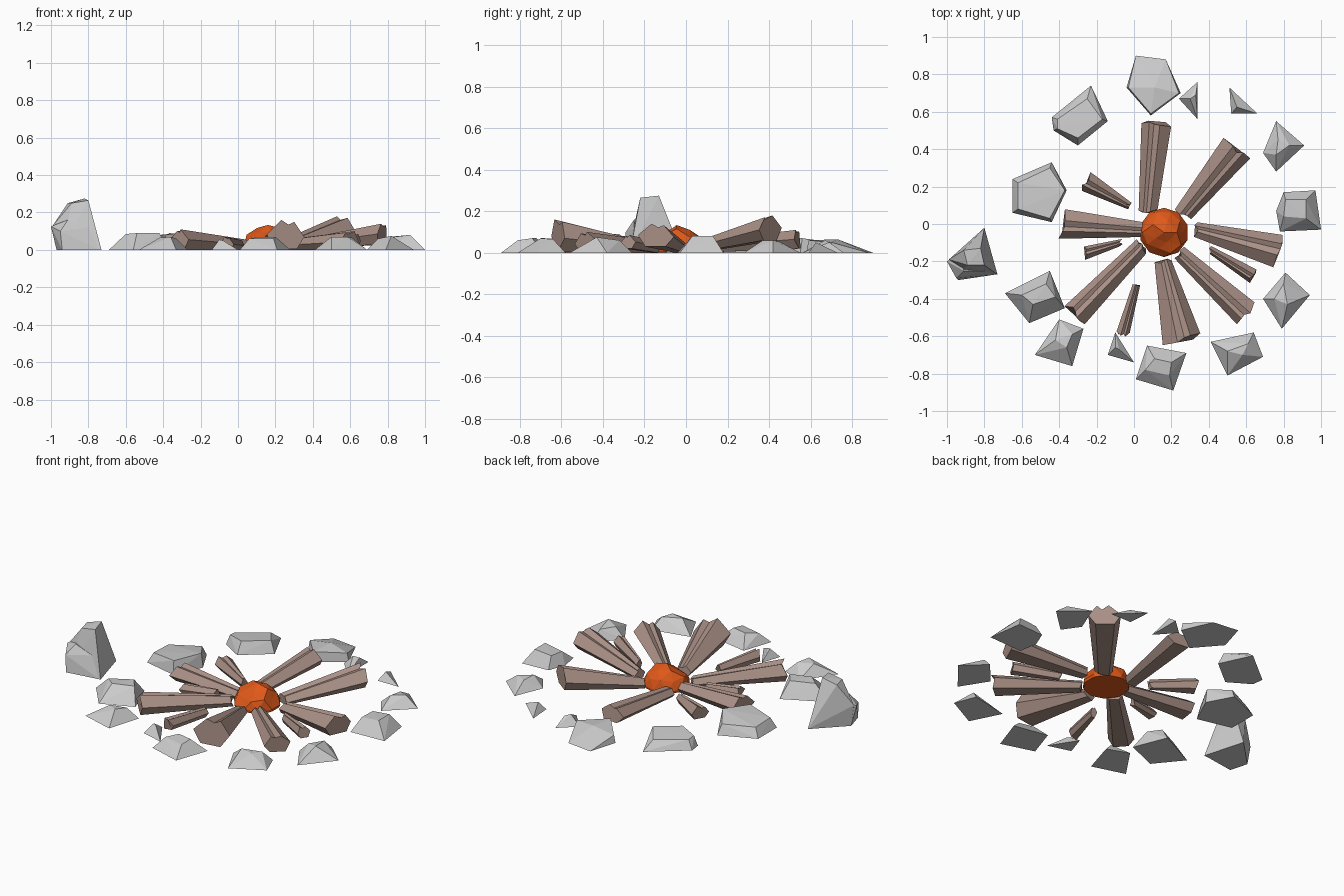
import bpy, bmesh, random
from mathutils import Vector

if "Cube" in bpy.data.objects:
    bpy.data.objects.remove(bpy.data.objects["Cube"])

random.seed(4)


def material(name, rgb):
    m = bpy.data.materials.new(name)
    m.diffuse_color = (*rgb, 1)
    m.use_nodes = True
    m.node_tree.nodes["Principled BSDF"].inputs["Base Color"].default_value = m.diffuse_color
    return m


WOOD = material("wood", (0.40, 0.28, 0.24))
EMBER = material("ember", (0.75, 0.10, 0.01))


def finish(bm, name, mat=None):
    bmesh.ops.recalc_face_normals(bm, faces=bm.faces)
    me = bpy.data.meshes.new(name)
    bm.to_mesh(me)
    bm.free()
    if mat:
        me.materials.append(mat)
    ob = bpy.data.objects.new(name, me)
    bpy.context.collection.objects.link(ob)
    return ob


def stone(name, base, top):
    """Chiselled stone: ground outline plus a few raised points, wrapped in a hull."""
    bm = bmesh.new()
    for x, y in base:
        bm.verts.new((x, y, 0))
    for p in top:
        bm.verts.new(p)
    res = bmesh.ops.convex_hull(bm, input=bm.verts)
    loose = [v for v in bm.verts if not v.link_faces]
    bmesh.ops.delete(bm, geom=loose, context='VERTS')
    bmesh.ops.dissolve_limit(bm, angle_limit=0.01, verts=bm.verts, edges=bm.edges)
    return finish(bm, name)


# split-wood cross-section: across (-0.5..0.5), up (0..1), with a groove on top
SECTION = [(-.3, 0), (.28, 0), (.5, .42), (.24, .93), (.08, .84), (-.12, 1), (-.5, .5)]


def log(name, inner, outer, w0, w1, low, high, flip=1):
    """Tapered log running from the fire outwards, its outer end lifted."""
    a, b = Vector((*inner, 0)), Vector((*outer, 0))
    d = (b - a).normalized()
    side = Vector((-d.y, d.x, 0)) * flip
    bm = bmesh.new()
    rings = []
    for p, w, lo, hi in ((a, w0, 0.0, 0.055), (b, w1, low, high)):
        ring = []
        for u, v in SECTION:
            q = p + side * u * w + d * random.uniform(-.015, .015)
            q.z = lo + v * (hi - lo)
            ring.append(bm.verts.new(q))
        rings.append(ring)
    n = len(SECTION)
    for i in range(n):
        j = (i + 1) % n
        bm.faces.new((rings[0][i], rings[0][j], rings[1][j], rings[1][i]))
    for r in rings:
        bm.faces.new(r)
    return finish(bm, name, WOOD)


# large logs
log("log_back", (.075, .07), (.12, .54), .10, .16, .02, .11)
log("log_back_right", (.26, .05), (.545, .40), .10, .18, .06, .18, -1)
log("log_right", (.33, -.03), (.77, -.145), .08, .18, .03, .14)
log("log_front_right", (.25, -.16), (.60, -.48), .08, .15, .0, .10, -1)
log("log_front", (.155, -.20), (.255, -.62), .09, .21, .005, .16)
log("log_front_left", (.04, -.12), (-.31, -.48), .09, .145, .0, .11, -1)
log("log_left", (.045, -.03), (-.385, .0), .08, .16, .0, .09)

# kindling
log("kindling_back_left", (-.03, .10), (-.26, .23), .04, .11, .01, .085)
log("kindling_left", (-.07, -.10), (-.26, -.155), .035, .07, .01, .06, -1)
log("kindling_front", (.01, -.335), (-.06, -.585), .04, .07, .0, .07)
log("kindling_right", (.41, -.14), (.63, -.275), .04, .08, .02, .085, -1)

# glowing ember heap: jagged icosphere cut flat at the ground
bm = bmesh.new()
bmesh.ops.create_icosphere(bm, subdivisions=2, radius=.132)
for v in bm.verts:
    if v.co.z > .02:
        v.co *= random.uniform(.78, 1.03)
    v.co.z = v.co.z * .85 + .02
    v.co.x += .16
    v.co.y -= .045
cut = bmesh.ops.bisect_plane(bm, geom=bm.verts[:] + bm.edges[:] + bm.faces[:],
                             plane_co=(0, 0, .005), plane_no=(0, 0, 1), clear_inner=True)
bmesh.ops.holes_fill(bm, edges=[e for e in bm.edges if e.is_boundary], sides=0)
finish(bm, "embers", EMBER)

# ring of stones, clockwise from the back
stone("stone_back", [(-.04, .73), (.01, .90), (.17, .88), (.25, .70), (.09, .58)],
      [(-.03, .73, .045), (.09, .59, .06), (.24, .70, .05), (.11, .73, .065)])
stone("pebble_back", [(.34, .76), (.34, .56), (.24, .67)], [(.30, .67, .06), (.33, .69, .05)])
stone("pebble_back_right", [(.51, .73), (.66, .59), (.52, .59)], [(.55, .625, .05)])
stone("stone_right_back", [(.69, .38), (.76, .55), (.91, .42), (.76, .28)],
      [(.77, .45, .055), (.83, .42, .06), (.76, .37, .06)])
stone("stone_right", [(.76, .07), (.80, .17), (.97, .18), (1, -.03), (.78, -.04)],
      [(.81, .13, .07), (.92, .13, .08), (.92, .03, .08), (.80, .04, .065)])
stone("stone_right_front", [(.69, -.40), (.81, -.26), (.94, -.38), (.79, -.56)],
      [(.80, -.32, .06), (.82, -.43, .075), (.75, -.40, .06)])
stone("stone_front_right", [(.41, -.63), (.64, -.58), (.69, -.71), (.50, -.81)],
      [(.50, -.68, .07), (.61, -.64, .065), (.58, -.70, .07)])
stone("stone_front", [(.01, -.83), (.07, -.65), (.28, -.69), (.21, -.89)],
      [(.06, -.78, .06), (.11, -.72, .07), (.20, -.74, .07), (.19, -.81, .06)])
stone("pebble_front", [(-.14, -.70), (-.10, -.58), (0, -.74)], [(-.10, -.66, .055), (-.08, -.67, .05)])
stone("stone_front_left", [(-.53, -.70), (-.40, -.51), (-.27, -.56), (-.33, -.76)],
      [(-.42, -.62, .065), (-.36, -.66, .07), (-.33, -.59, .06)])
stone("stone_left_front", [(-.69, -.37), (-.45, -.25), (-.37, -.45), (-.56, -.53)],
      [(-.60, -.38, .085), (-.47, -.32, .09), (-.42, -.39, .09), (-.54, -.43, .09)])
stone("stone_left", [(-.65, .06), (-.65, .24), (-.44, .33), (-.36, .18), (-.44, .01)],
      [(-.62, .08, .06), (-.45, .03, .075), (-.37, .18, .085), (-.45, .30, .06), (-.62, .22, .055)])
stone("stone_back_left", [(-.44, .57), (-.23, .74), (-.14, .55), (-.30, .42), (-.43, .50)],
      [(-.41, .56, .055), (-.25, .67, .055), (-.17, .56, .07), (-.30, .46, .07), (-.41, .51, .06)])

# tall standing stone with a lower shoulder in front
stone("tall_stone", [(-.97, -.19), (-.80, -.02), (-.73, -.27), (-.94, -.28)],
      [(-.91, -.14, .25), (-.82, -.13, .275), (-.80, -.22, .265), (-.89, -.22, .25),
       (-.99, -.19, .13), (-.77, -.24, .14)])
stone("tall_stone_shoulder", [(-.97, -.19), (-.94, -.30), (-.74, -.27), (-.85, -.14)],
      [(-1, -.20, .125), (-.93, -.15, .16), (-.91, -.25, .16), (-.95, -.29, .10), (-.80, -.25, .12)])
